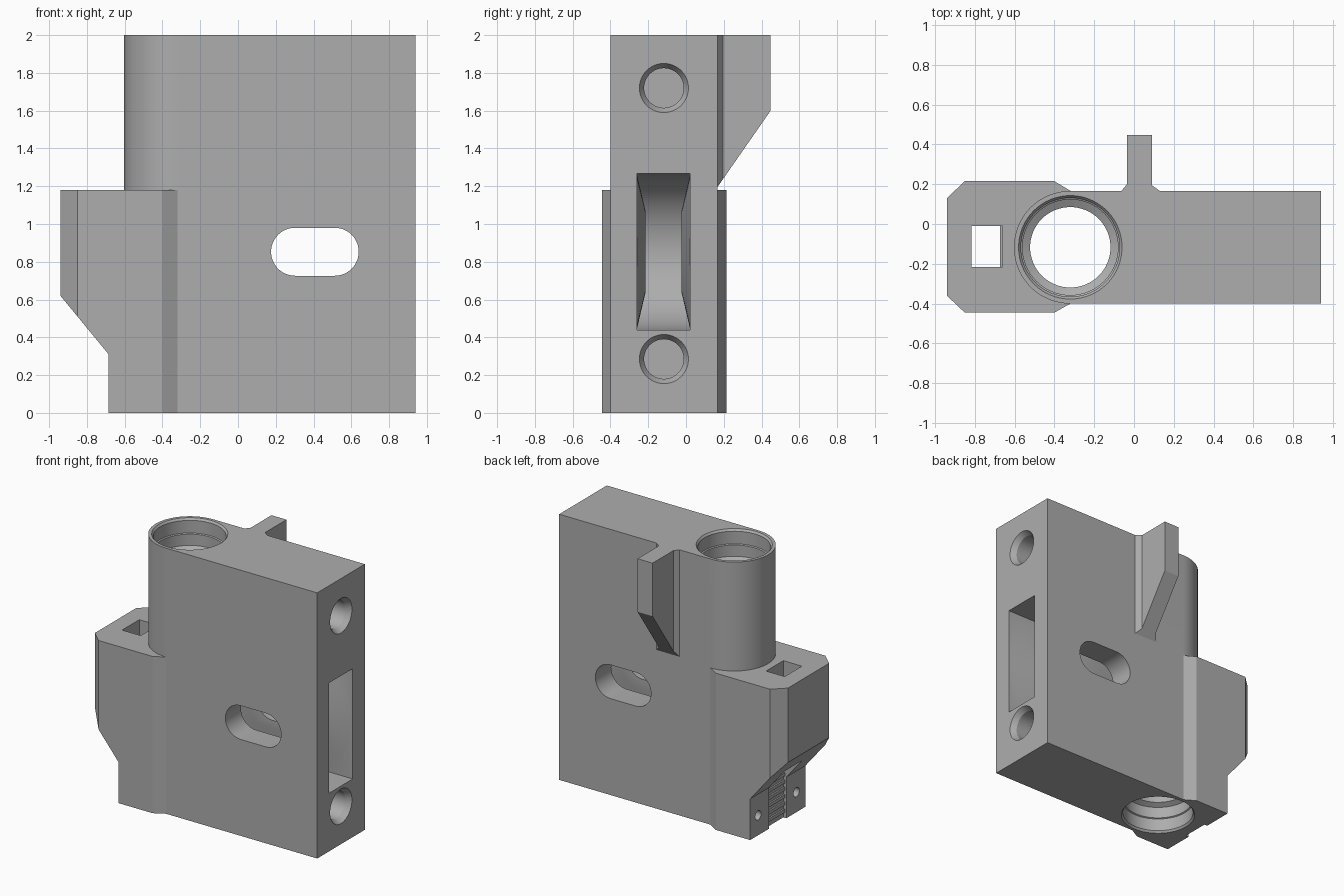
import bpy, bmesh
from math import cos, sin, pi, radians

if "Cube" in bpy.data.objects:
    bpy.data.objects.remove(bpy.data.objects["Cube"])

grey = bpy.data.materials.new("plain grey")
grey.use_nodes = True
grey.diffuse_color = (0.42, 0.42, 0.42, 1)
grey.node_tree.nodes["Principled BSDF"].inputs["Base Color"].default_value = (0.42, 0.42, 0.42, 1)

CX, CY = -0.32, -0.117      # bearing axis
AXLE_Z = 0.853              # pulley axle height
HEIGHT = 2.0


def loft(name, rings):
    """Closed solid through matching rings of 3D points."""
    bm = bmesh.new()
    loops = [[bm.verts.new(p) for p in ring] for ring in rings]
    for a, b in zip(loops, loops[1:]):
        for i in range(len(a)):
            j = (i + 1) % len(a)
            bm.faces.new((a[i], a[j], b[j], b[i]))
    bm.faces.new(loops[0])
    bm.faces.new(loops[-1])
    bmesh.ops.recalc_face_normals(bm, faces=bm.faces)
    mesh = bpy.data.meshes.new(name)
    bm.to_mesh(mesh)
    bm.free()
    mesh.materials.append(grey)
    obj = bpy.data.objects.new(name, mesh)
    bpy.context.collection.objects.link(obj)
    return obj


def place(axis, a, b, t):
    """Point (a, b) of a section lying across the axis at t."""
    return {"x": (t, a, b), "y": (a, t, b), "z": (a, b, t)}[axis]


def prism(name, axis, section, t0, t1):
    return loft(name, [[place(axis, a, b, t) for a, b in section] for t in (t0, t1)])


def arc(cx, cy, r, start, end, n):
    return [(cx + r * cos(radians(start + (end - start) * i / n)),
             cy + r * sin(radians(start + (end - start) * i / n))) for i in range(n + 1)]


def rod(name, axis, cx, cy, profile, n=48):
    """Solid of revolution from (radius, position) pairs."""
    return loft(name, [[place(axis, a, b, t) for a, b in arc(cx, cy, r, 0, 360, n)[:-1]]
                       for r, t in profile])


def stadium(x0, x1, r):
    return arc(x1, AXLE_Z, r, -90, 90, 24) + arc(x0, AXLE_Z, r, 90, 270, 24)


def box(name, x0, x1, y0, y1, z0, z1):
    return prism(name, "z", [(x0, y0), (x1, y0), (x1, y1), (x0, y1)], z0, z1)


def combine(target, other, operation):
    mod = target.modifiers.new("combine", "BOOLEAN")
    mod.operation, mod.solver, mod.object = operation, "EXACT", other
    bpy.context.view_layer.objects.active = target
    bpy.ops.object.modifier_apply(modifier=mod.name)
    bpy.data.objects.remove(other)


# Main block, rounded around the bearing
body = prism("carriage_body", "z",
             [(0.94, -0.40), (0.94, 0.166)] + arc(CX, CY, 0.283, 90, 270, 40), 0, HEIGHT)

# Side housing with a sloped underside
housing = prism("side_housing", "z",
                [(-0.94, -0.36), (-0.85, -0.445), (-0.40, -0.445), (-0.30, -0.389), (-0.30, 0.155),
                 (-0.40, 0.215), (-0.85, 0.215), (-0.94, 0.13)], 0, 1.18)
combine(housing, prism("slope", "y", [(-1.1, -0.1), (-0.685, -0.1), (-0.685, 0.31), (-0.94, 0.62),
                                      (-1.1, 0.815)], -1, 1), "DIFFERENCE")
combine(body, housing, "UNION")

# Back fin with flared root and tapered lower edge
fin = prism("back_fin", "z", [(-0.085, 0.14), (-0.035, 0.20), (-0.035, 0.448), (0.09, 0.448),
                              (0.09, 0.195), (0.165, 0.14)], 1, HEIGHT)
combine(fin, prism("taper", "x", [(0.10, 0.9), (0.10, 1.10), (0.448, 1.6), (0.6, 1.818),
                                  (0.6, 0.9)], -1, 1), "DIFFERENCE")
combine(body, fin, "UNION")

# Pulley pocket, with a tapered boss on each wall
pocket = prism("pulley_pocket", "y", stadium(0.30, 1.4, 0.415), -0.26, 0.022)
combine(body, pocket, "DIFFERENCE")
for wall, inner in ((-0.26, -0.215), (0.022, -0.023)):
    outward = -0.03 if wall < inner else 0.03
    rings = [[(x, y, z) for x, z in stadium(0.30, 0.515, r)]
             for r, y in ((0.41, wall + outward), (0.41, wall), (0.218, inner))]
    combine(body, loft("pulley_boss", rings), "UNION")
combine(body, prism("axle_slot", "y", stadium(0.302, 0.512, 0.127), -1, 1), "DIFFERENCE")

# Stepped vertical bearing bore, alike at both ends
half = [(0.26, -0.05), (0.26, 0), (0.248, 0.015), (0.248, 0.11), (0.24, 0.115),
        (0.24, 0.2), (0.202, 0.22)]
bore = half + [(r, HEIGHT - z) for r, z in reversed(half)]
combine(body, rod("bearing_bore", "z", CX, CY, bore, 64), "DIFFERENCE")

# Chamfered rod sockets
for z in (0.285, 1.72):
    combine(body, rod("rod_socket", "x", CY, z,
                      [(0.105, -0.05), (0.105, 0.90), (0.13, 0.94), (0.13, 1.0)]), "DIFFERENCE")

# Square shaft, which opens as a shallow groove below
combine(body, box("belt_shaft", -0.815, -0.66, -0.215, -0.01, -0.1, 1.3), "DIFFERENCE")

# Clamp screw holes beside the groove
for y in (0.12, -0.335):
    combine(body, rod("screw_hole", "x", y, 0.15, [(0.035, -0.8), (0.035, -0.52)], 20), "DIFFERENCE")

# Belt teeth in the groove
for i in range(6):
    z = 0.04 + i * 0.055
    combine(body, box("belt_tooth", -0.672, -0.64, -0.235, 0.01, z, z + 0.025), "UNION")

bpy.ops.object.select_all(action="DESELECT")
body.select_set(True)
bpy.context.view_layer.objects.active = body
bpy.ops.object.shade_smooth_by_angle(angle=radians(25))
